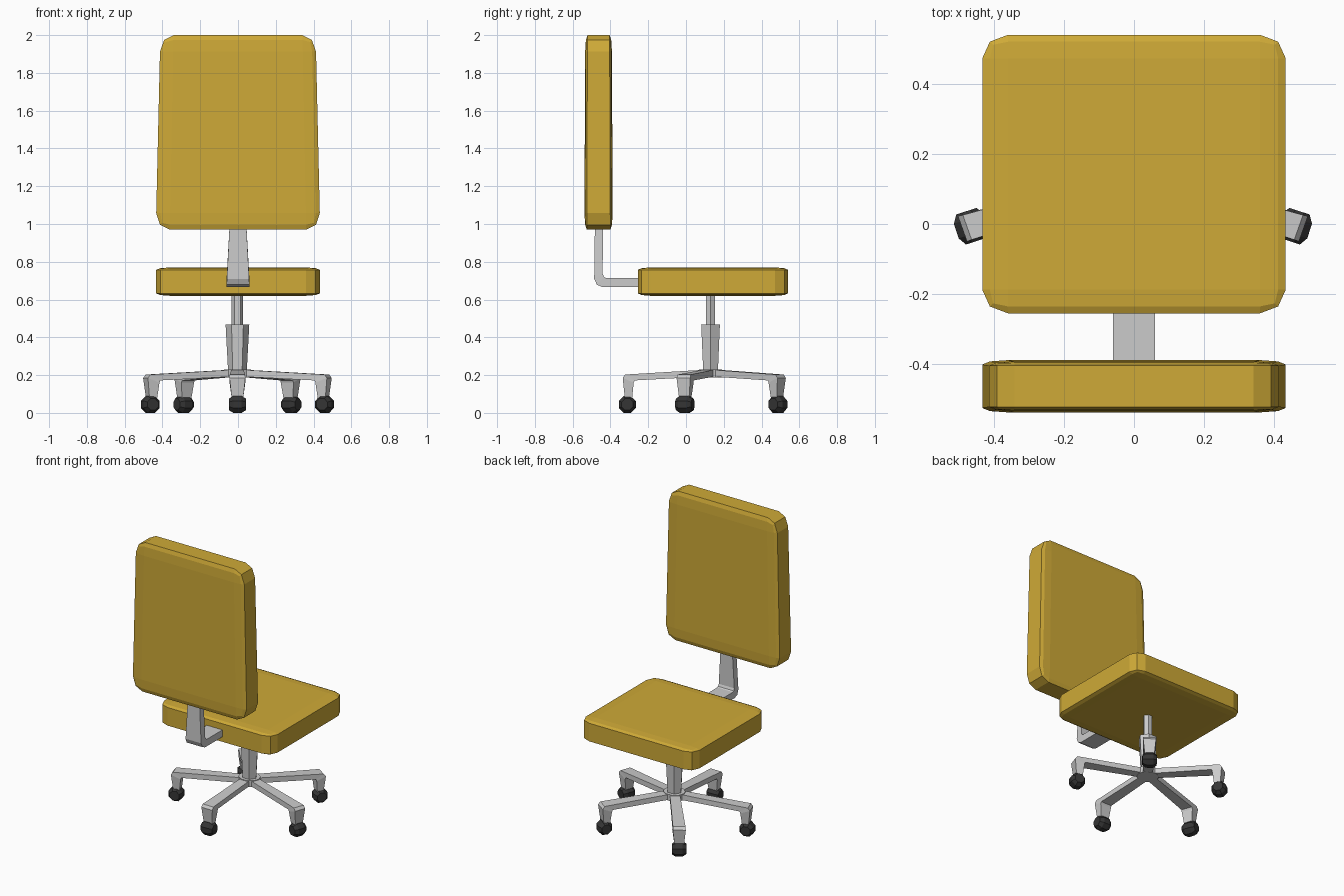
import bpy, bmesh, math
from mathutils import Matrix, Vector

if "Cube" in bpy.data.objects:
    bpy.data.objects.remove(bpy.data.objects["Cube"])


def material(name, rgb):
    m = bpy.data.materials.new(name)
    m.diffuse_color = (*rgb, 1)
    m.use_nodes = True
    m.node_tree.nodes["Principled BSDF"].inputs["Base Color"].default_value = m.diffuse_color
    return m


yellow = material("mustard_fabric", (0.62, 0.40, 0.038))
grey = material("grey_metal", (0.60, 0.60, 0.60))
dark = material("dark_rubber", (0.035, 0.035, 0.035))


def finish(name, bm, mat):
    bmesh.ops.recalc_face_normals(bm, faces=bm.faces)
    mesh = bpy.data.meshes.new(name)
    bm.to_mesh(mesh)
    bm.free()
    mesh.materials.append(mat)
    ob = bpy.data.objects.new(name, mesh)
    bpy.context.collection.objects.link(ob)
    return ob


def loft(name, rings, mat, matrix=Matrix()):
    """Skin a list of equal-length point rings and cap both ends."""
    bm = bmesh.new()
    vs = [[bm.verts.new(matrix @ Vector(p)) for p in r] for r in rings]
    n = len(vs[0])
    for a, b in zip(vs, vs[1:]):
        for i in range(n):
            j = (i + 1) % n
            bm.faces.new((a[i], a[j], b[j], b[i]))
    bm.faces.new(vs[0][::-1])
    bm.faces.new(vs[-1])
    return finish(name, bm, mat)


def circle(r, z, n, phase=0.0):
    return [(r * math.cos(phase + math.tau * i / n),
             r * math.sin(phase + math.tau * i / n), z) for i in range(n)]


def strip(a, b, w):
    """Rectangular section: a and b are (y, z) points, w the half width in x."""
    return [(-w, *a), (w, *a), (w, *b), (-w, *b)]


def cushion(name, size, centre, taper=(0, 0)):
    """Unit cube with rounded edges, stretched, narrowing towards its top."""
    bm = bmesh.new()
    bmesh.ops.create_cube(bm, size=1)
    bmesh.ops.bevel(bm, geom=bm.edges[:], offset=0.085, segments=2,
                    profile=0.5, affect='EDGES')
    for v in bm.verts:
        t = v.co.z + 0.5
        v.co = Vector((v.co.x * size[0] * (1 - taper[0] * t),
                       v.co.y * size[1] * (1 - taper[1] * t),
                       v.co.z * size[2])) + Vector(centre)
    return finish(name, bm, yellow)


# cushions
cushion("seat", (0.866, 0.795, 0.15), (0, 0.1425, 0.695))
cushion("backrest", (0.87, 0.15, 1.03), (0, -0.463, 1.485), (0.055, 0.06))

# bent bracket joining seat and backrest
loft("back_bracket", [
    strip((-0.20, 0.667), (-0.20, 0.715), 0.06),
    strip((-0.445, 0.667), (-0.425, 0.715), 0.06),
    strip((-0.472, 0.679), (-0.434, 0.720), 0.06),
    strip((-0.486, 0.710), (-0.441, 0.735), 0.059),
    strip((-0.482, 1.02), (-0.440, 1.02), 0.043)], grey)

# base frame, slightly stretched sideways
base = Matrix.Translation((-0.003, 0.13, 0)) @ Matrix.Diagonal((1.1, 1, 1, 1))
loft("gas_lift", [circle(0.0275, 0.44, 6), circle(0.0275, 0.64, 6)], grey, base)
loft("column_sleeve", [circle(0.044, 0.20, 6), circle(0.057, 0.467, 6)], grey, base)
loft("hub", [circle(0.065, 0.188, 10), circle(0.065, 0.231, 10)], grey, base)

# five legs with casters; local +y points outwards
for k in range(5):
    ang = math.pi + k * math.tau / 5
    m = base @ Matrix.Rotation(ang, 4, 'Z')
    loft(f"leg_{k + 1}", [
        strip((0.0, 0.229), (0.0, 0.190), 0.03),
        strip((0.07, 0.226), (0.07, 0.190), 0.03),
        strip((0.452, 0.203), (0.402, 0.172), 0.037),
        strip((0.465, 0.185), (0.407, 0.160), 0.038),
        strip((0.454, 0.080), (0.415, 0.080), 0.028)], grey, m)

    # barrel-shaped eight-sided wheel on a sideways axle
    spot = m @ Vector((0, 0.441, 0.045))
    wheel = (Matrix.Translation(spot) @ Matrix.Rotation(ang, 4, 'Z')
             @ Matrix.Rotation(math.pi / 2, 4, 'Y'))
    loft(f"caster_{k + 1}",
         [circle(r, z, 8, math.pi / 8) for r, z in
          ((0.033, -0.045), (0.0487, -0.022), (0.0487, 0.022), (0.033, 0.045))],
         dark, wheel)
